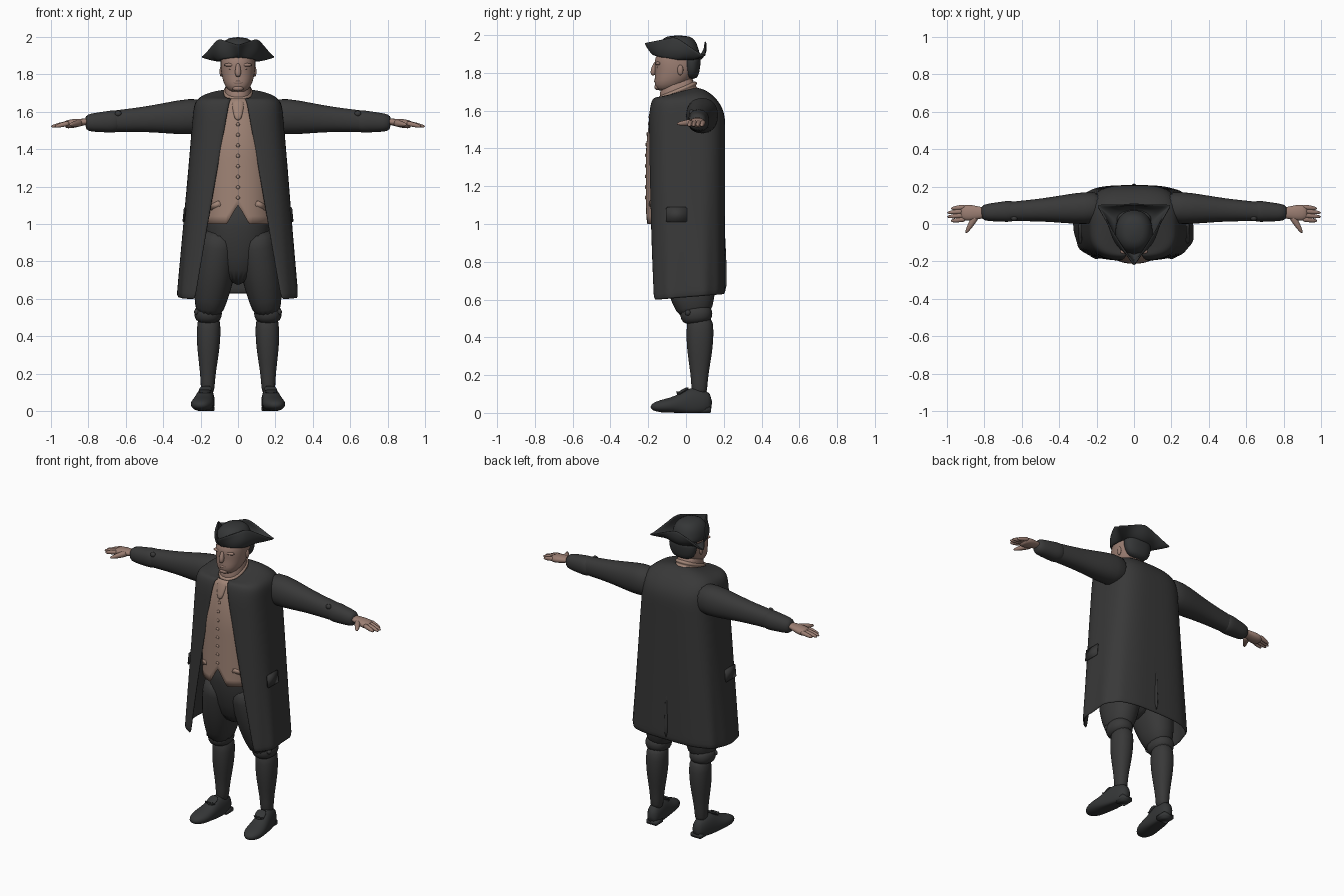
import bpy, bmesh, math
from mathutils import Vector, Matrix

if "Cube" in bpy.data.objects:
    bpy.data.objects.remove(bpy.data.objects["Cube"])


def material(name, *color):
    made = bpy.data.materials.new(name)
    made.use_nodes = True
    made.diffuse_color = (*color, 1)
    made.node_tree.nodes["Principled BSDF"].inputs["Base Color"].default_value = (*color, 1)
    return made


CLOTH = material("charcoal cloth", .04, .04, .04)
FELT = material("black felt", .035, .037, .038)
SKIN = material("skin", .33, .21, .17)
VEST = material("tan vest", .35, .23, .18)


def build(name, bm, mat, mirror=False, levels=1, thick=0):
    bmesh.ops.recalc_face_normals(bm, faces=bm.faces)
    mesh = bpy.data.meshes.new(name)
    bm.to_mesh(mesh)
    bm.free()
    mesh.materials.append(mat)
    mesh.shade_smooth()
    part = bpy.data.objects.new(name, mesh)
    bpy.context.collection.objects.link(part)
    if mirror:
        part.modifiers.new("Mirror", 'MIRROR')
    if thick:
        part.modifiers.new("Solidify", 'SOLIDIFY').thickness = thick
    if levels:
        smooth = part.modifiers.new("Subdivision", 'SUBSURF')
        smooth.levels = smooth.render_levels = levels


def join_rows(rows, closed=True, caps=True):
    """Join rows of points into a quad surface."""
    bm = bmesh.new()
    rings = [[bm.verts.new(point) for point in row] for row in rows]
    count = len(rows[0])
    for low, high in zip(rings, rings[1:]):
        for i in range(count if closed else count - 1):
            j = (i + 1) % count
            bm.faces.new((low[i], low[j], high[j], high[i]))
    if closed and caps:
        bm.faces.new(rings[0])
        bm.faces.new(rings[-1])
    return bm


def power(value, exponent):
    return math.copysign(abs(value) ** exponent, value)


def section(width, front, back, angle, exponent):
    """Point on a rounded body section; angle zero faces the front."""
    middle, half = (back - front) / 2, (back + front) / 2
    return (width * power(math.sin(angle), exponent),
            middle - half * power(math.cos(angle), exponent))


def turn(count):
    return [math.tau * i / count for i in range(count)]


def loft(name, mat, bottom, top, widths, fronts, backs, tilt=0):
    """Evenly stacked body sections, leaning by the tilt."""
    rows = []
    for i, sizes in enumerate(zip(widths, fronts, backs)):
        z = bottom + (top - bottom) * i / (len(widths) - 1)
        ring = [section(*sizes, angle, .9) for angle in turn(24)]
        rows.append([(x, y, z + tilt * y) for x, y in ring])
    build(name, join_rows(rows), mat)


def limb(name, mat, start, end, widths, heights, up='Z', mirror=True):
    """Straight tube with evenly spaced sections, kept above the ground."""
    start, end = Vector(start), Vector(end)
    along = (end - start).normalized()
    side = Vector([axis == up for axis in 'XYZ']).cross(along).normalized()
    rise = along.cross(side)
    rows = []
    for i, (width, height) in enumerate(zip(widths, heights)):
        middle = start.lerp(end, i / (len(widths) - 1))
        ring = [middle + side * width * power(math.cos(angle), .9)
                + rise * height * power(math.sin(angle), .9) for angle in turn(16)]
        rows.append([(p.x, p.y, max(0, p.z)) for p in ring])
    build(name, join_rows(rows), mat, mirror=mirror)


def scaled(values, factor):
    return [value * factor for value in values]


def ball(name, mat, place, size, mirror=False):
    bm = bmesh.new()
    bmesh.ops.create_uvsphere(bm, u_segments=16, v_segments=8, radius=1)
    bm.transform(Matrix.Translation(place) @ Matrix.Diagonal((*size, 1)))
    build(name, bm, mat, mirror=mirror, levels=0)


def block(name, mat, place, size, angle=0, axis='X', yaw=0):
    bm = bmesh.new()
    bmesh.ops.create_cube(bm, size=1)
    bm.transform(Matrix.Translation(place) @ Matrix.Rotation(yaw, 4, 'Z')
                 @ Matrix.Rotation(angle, 4, axis) @ Matrix.Diagonal((*size, 1)))
    bmesh.ops.bevel(bm, geom=bm.edges[:], offset=.004, segments=2, affect='EDGES')
    build(name, bm, mat, mirror=True, levels=0)


# Open coat: flares to the hem, closes over the shoulders, sloping at the collar
rows = []
for i in range(29):
    z = .61 + 1.1 * math.sin(math.pi / 2 * i / 28)
    dome = max(0, (z - 1.5) / .2125)
    shoulder, slant = math.sqrt(1 - dome ** 8), math.sqrt(1 - dome ** 3)
    width = (.325 - .085 * (z - .6)) * shoulder
    gap = .235 - .18 * (z - .6)
    start = math.asin((gap / width) ** (1 / .62))
    row = []
    for k in range(49):
        angle = start + (math.tau - 2 * start) * k / 48
        x, y = section(width, .198 * (.65 + .35 * slant), .208 * slant, angle, .62)
        fold = 1 + .025 * max(0, 1.3 - z) * math.sin(11 * angle) * math.sin(angle) ** 2
        slope = .3 * dome ** 8 + .08 * (1 - i / 28) ** 2
        row.append((x * fold, y * fold, z + slope * y))
    rows.append(row)
build("coat", join_rows(rows, closed=False), CLOTH, thick=.014)
limb("back_vent_fold", CLOTH, (0, .2, 1), (0, .208, .64), (.004, .01, .012),
     (.004, .01, .01), up='Y', mirror=False)
block("coat_pocket_flap", CLOTH, (.287, -.05, 1.05), (.012, .11, .08), -.1, 'Y')

# Sleeves, cuffs and cuff buttons
sizes = (.09, .1, .085, .07, .062, .055, .045)
limb("sleeve", CLOTH, (.15, .09, 1.58), (.82, .06, 1.54), scaled(sizes, .9), sizes)
sizes = (.05, .062, .058, .054, .05, .04)
limb("cuff", CLOTH, (.62, .07, 1.55), (.82, .06, 1.54), scaled(sizes, .95), sizes)
ball("cuff_button", CLOTH, (.64, .03, 1.59), (.018, .014, .016), True)

# Hands
sizes = (.03, .032, .042, .044, .038)
limb("palm", SKIN, (.79, .06, 1.55), (.93, .06, 1.53), sizes, scaled(sizes, .55))
sizes = (.014, .013, .012, .006)
for i, tip in enumerate((.98, 1, 1, .98)):
    y = .026 + .022 * i
    limb("finger", SKIN, (.9, y, 1.54), (tip, y - .01, 1.52), sizes, sizes)
sizes = (.02, .018, .014, .006)
limb("thumb", SKIN, (.84, .05, 1.54), (.9, -.05, 1.53), sizes, sizes)


# Vest: narrows above the chest, with a notch cut into the hem
def vest_taper(z):
    return max(0, z - 1.35) ** 2


def vest_front(z):
    return .212 - .5 * vest_taper(z)


rows = []
for k in range(17):
    row = []
    for i in range(-20, 21):
        angle = math.radians(4 * i)
        hem = max(1, 1.1 - .38 * abs(math.sin(angle)))
        z = hem + (1.67 - hem) * k / 16
        width = .2 - .9 * vest_taper(z)
        row.append((*section(width, vest_front(z), width, angle, .9), z))
    rows.append(row)
build("vest", join_rows(rows, closed=False), VEST, levels=0, thick=.008)
for i in range(9):
    z = 1.14 + .056 * i
    ball("vest_button", VEST, (0, -vest_front(z), z), (.01, .006, .01))
block("vest_pocket_flap", VEST, (.12, -.17, 1.1), (.07, .02, .035), .4, 'Y', .6)

# Breeches and knee bands
loft("breeches_seat", CLOTH, .67, 1.14, (.06, .16, .18, .17),
     (.08, .14, .165, .16), (.08, .13, .15, .15))
limb("breeches_leg", CLOTH, (.09, -.01, .98), (.16, .05, .5),
     (.1, .11, .11, .107, .09, .068), (.15, .155, .152, .14, .115, .085), up='Y')
sizes = (.06, .077, .075, .058)
limb("knee_band", CLOTH, (.16, .05, .57), (.16, .06, .47),
     sizes, scaled(sizes, 1.15), up='Y')
ball("knee_buckle", CLOTH, (.22, .01, .53), (.015, .016, .016), True)

# Stockings
sizes = (.06, .066, .062, .05, .038, .038)
limb("stocking", CLOTH, (.155, .075, .52), (.163, .07, .08),
     sizes, scaled(sizes, 1.13), up='Y')

# Shoes with heel, tongue and buckle
limb("shoe", FELT, (.16, .14, .06), (.205, -.19, .03),
     (.03, .046, .05, .055, .062, .06, .025), (.05, .07, .09, .06, .04, .035, .015))
block("shoe_heel", FELT, (.162, .095, .015), (.075, .075, .03))
limb("shoe_tongue", FELT, (.18, -.05, .095), (.17, .015, .135),
     (.03, .036, .03), (.008, .01, .006))
block("shoe_buckle", FELT, (.178, -.035, .102), (.06, .04, .012), -.55)

# Neck and wrapped neckcloth
loft("neck", SKIN, 1.6, 1.79, (.08, .07, .07), (.15, .14, .12), (.05, .05, .05))
wraps = [.088 - .0015 * i + .006 * math.sin(1.6 * i) for i in range(12)]
loft("neckcloth", VEST, 1.655, 1.74, wraps, [width + .07 for width in wraps],
     [width - .02 for width in wraps], tilt=.4)
limb("neckcloth_fall", VEST, (0, -.15, 1.67), (0, -.195, 1.55),
     (.04, .03, .016), (.015, .014, .01), up='Y', mirror=False)

# Head and face
loft("head", SKIN, 1.7, 1.94, (.04, .073, .085, .092, .093, .09, .07),
     (.15, .17, .165, .164, .17, .155, .12), (-.06, 0, .04, .06, .07, .07, .05))
limb("nose", SKIN, (0, -.16, 1.86), (0, -.177, 1.785),
     (.01, .013, .018, .012), (.008, .013, .018, .01), up='Y', mirror=False)
ball("brow", SKIN, (.04, -.147, 1.85), (.035, .015, .01), True)
ball("eye", SKIN, (.037, -.145, 1.83), (.015, .012, .007), True)
ball("mouth", SKIN, (0, -.158, 1.757), (.028, .011, .01))
ball("chin", SKIN, (0, -.15, 1.725), (.03, .018, .016))
ball("ear", SKIN, (.09, -.03, 1.815), (.009, .016, .028), True)
loft("hair", FELT, 1.765, 1.9, (.06, .09, .096, .097),
     (0, .01, .02, .02), (.06, .073, .078, .08))

# Three-cornered hat: crown and turned-up brim
loft("hat_crown", FELT, 1.865, 2, (.1, .1, .097, .085, .05),
     (.16, .16, .155, .14, .1), (.08, .075, .065, .055, .02))
walls = [Vector((math.sin(angle), math.cos(angle))) for angle in (0, 2.12, -2.12)]
rows = [[] for _ in range(8)]
for angle in turn(96):
    ray = Vector((math.sin(angle), -math.cos(angle)))
    reach = .116 / sum(max(0, wall.dot(ray)) ** 20 for wall in walls) ** (1 / 20)
    corner = min(1, max(0, reach - .116) / .1) ** .75
    front = max(0, -ray.y)
    side_rim = 1.99 if ray.y < .5 else 1.968
    rim = side_rim + (1.89 + .065 * front - side_rim) * corner
    base = 1.866 + .022 * front
    inner = Vector((.1 * ray.x, .118 * ray.y - .045))
    outer = Vector((reach * ray.x, reach * ray.y - .01))
    for k, row in enumerate(rows):
        share = k / 7
        bulge = .015 * math.sin(math.pi * share) * (1 - corner)
        spot = inner.lerp(outer, share ** .8) + ray * bulge
        row.append((*spot, base + (rim - base) * share ** 1.2))
build("hat_brim", join_rows(rows, caps=False), FELT, thick=.01)
